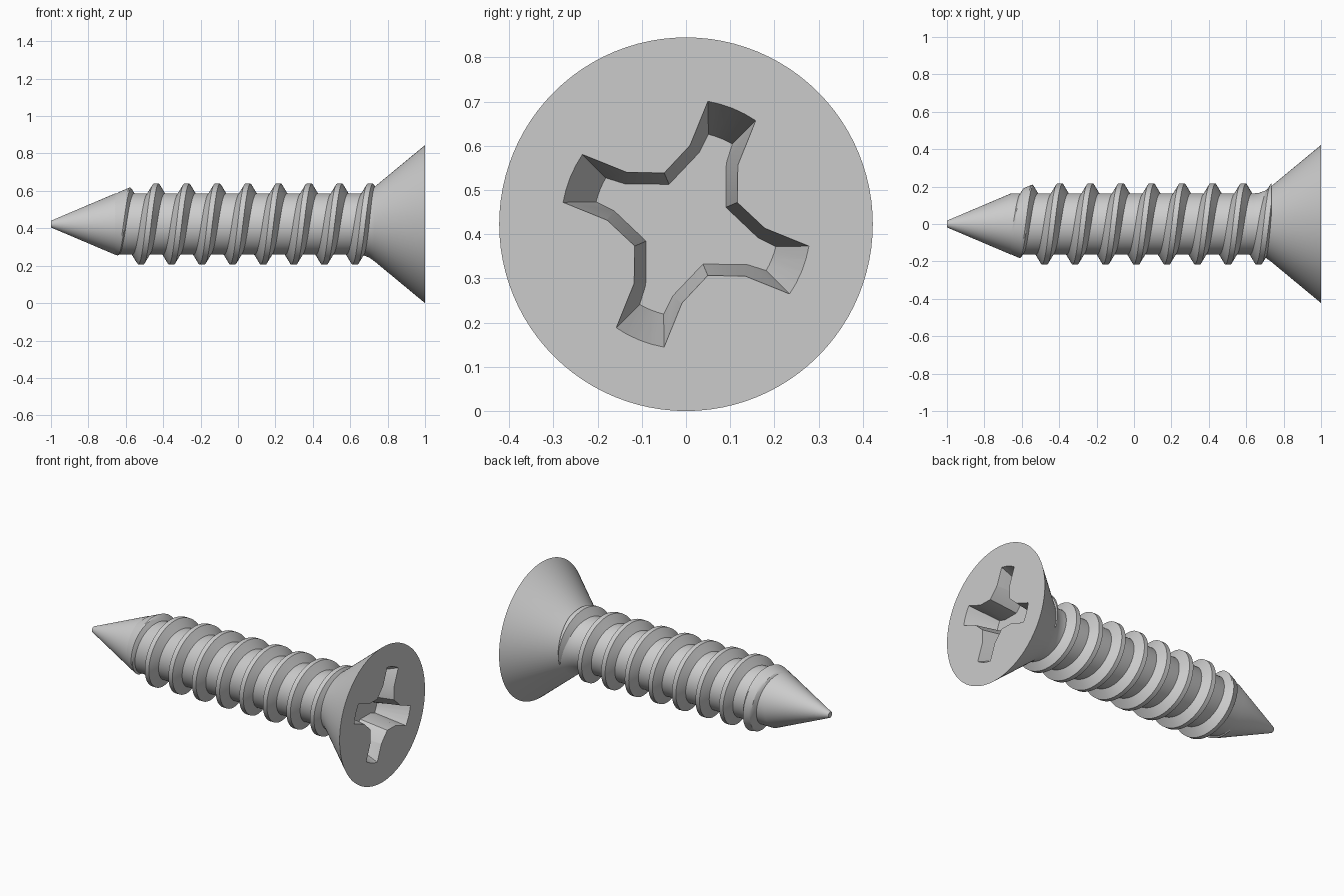
import bpy, bmesh, math

if "Cube" in bpy.data.objects:
    bpy.data.objects.remove(bpy.data.objects["Cube"], do_unlink=True)

HEAD_R = 0.4225          # also the height of the axis
CORE_R, CREST_R, TIP_R = 0.163, 0.216, 0.018
TIP_SLOPE = 0.425
PITCH = 0.1635
SEGMENTS = 96

steel = bpy.data.materials.new("steel grey")
steel.use_nodes = True
GREY = (0.6, 0.6, 0.6, 1)
steel.diffuse_color = GREY
steel.node_tree.nodes["Principled BSDF"].inputs["Base Color"].default_value = GREY


def around(x, r, angle):
    """Point at a radius and angle about the screw's axis."""
    return (x, r * math.cos(angle), HEAD_R + r * math.sin(angle))


def tip_cone(x):
    return TIP_R + TIP_SLOPE * (x + 1)


def loft(name, rings, closed=True):
    """Skin a row of closed rings of points and cap both ends."""
    bm = bmesh.new()
    loops = [[bm.verts.new(p) for p in ring] for ring in rings]
    n = len(loops[0])
    for a, b in zip(loops, loops[1:]):
        for i in range(n):
            j = (i + 1) % n
            bm.faces.new((a[i], a[j], b[j], b[i]))
    bm.faces.new(loops[0])
    bm.faces.new(loops[-1])
    bmesh.ops.recalc_face_normals(bm, faces=bm.faces)
    mesh = bpy.data.meshes.new(name)
    bm.to_mesh(mesh)
    bm.free()
    mesh.materials.append(steel)
    obj = bpy.data.objects.new(name, mesh)
    bpy.context.collection.objects.link(obj)
    return obj


def activate(obj):
    bpy.ops.object.select_all(action="DESELECT")
    obj.select_set(True)
    bpy.context.view_layer.objects.active = obj


# Body: pointed tip, straight shank, small fillet and countersunk head
shoulder = (CORE_R - TIP_R) / TIP_SLOPE - 1
profile = [(-1, TIP_R), (shoulder, CORE_R), (0.64, CORE_R), (0.67, 0.167),
           (0.70, 0.178), (0.73, 0.199), (1, HEAD_R)]
body = loft("screw_body", [[around(x, r, math.tau * i / SEGMENTS) for i in range(SEGMENTS)]
                           for x, r in profile])

# Cross recess: tapered cutter, four flared arms
ARM_ANGLE = math.radians(68)


def cross(x, end_r, end_a, side_r, side_a, valley_r):
    arm = [(side_r, -side_a), (end_r, -end_a), (end_r, -end_a / 2), (end_r, 0),
           (end_r, end_a / 2), (end_r, end_a), (side_r, side_a), (valley_r, 45)]
    return [around(x, r, ARM_ANGLE + math.radians(a + 90 * k))
            for k in range(4) for r, a in arm]


DEPTH = 0.18
floor = (0.2095, 8, 0.165, 11.5, 0.098)
rim = (0.2825, 11.8, 0.178, 19.2, 0.126)
above = [r + (r - f) * 0.1 for r, f in zip(rim, floor)]
cutter = loft("recess_cutter", [cross(1 - DEPTH, *floor), cross(1 + DEPTH * 0.1, *above)])
cutter.hide_render = True
cut = body.modifiers.new("recess", "BOOLEAN")
cut.operation = "DIFFERENCE"
cut.solver = "EXACT"
cut.object = cutter
activate(body)
bpy.ops.object.modifier_apply(modifier=cut.name)
bpy.data.objects.remove(cutter, do_unlink=True)

# Thread: trapezoid ridge swept along a helix, trimmed by the tip cone and the head
STEPS = 72
BASE_W, CREST_W = 0.045, 0.014
ROOT_R = CORE_R - 0.012
THREAD_END = 0.735


def ridge_section():
    flank = [(BASE_W + (CREST_W - BASE_W) * t / 4, CORE_R + (CREST_R - CORE_R) * t / 4)
             for t in range(5)]
    left = [(-BASE_W, ROOT_R)] + [(-w, r) for w, r in flank]
    return left + [(-x, r) for x, r in reversed(left)]


section = ridge_section()
rings = []
first = math.floor((-0.69 - 0.053) / PITCH * STEPS)
last = math.ceil((THREAD_END + 0.02 - 0.053) / PITCH * STEPS)
for step in range(first, last + 1):
    turn = step / STEPS
    angle = math.pi / 2 - math.tau * turn
    centre = 0.053 + PITCH * turn
    ring = []
    for dx, r in section:
        x = min(centre + dx, THREAD_END + 0.0005 * dx)
        ring.append(around(x, min(r, tip_cone(x) - 0.001), angle))
    rings.append(ring)
thread = loft("screw_thread", rings)

for part in (body, thread):
    activate(part)
    bpy.ops.object.shade_smooth_by_angle(angle=math.radians(25))
